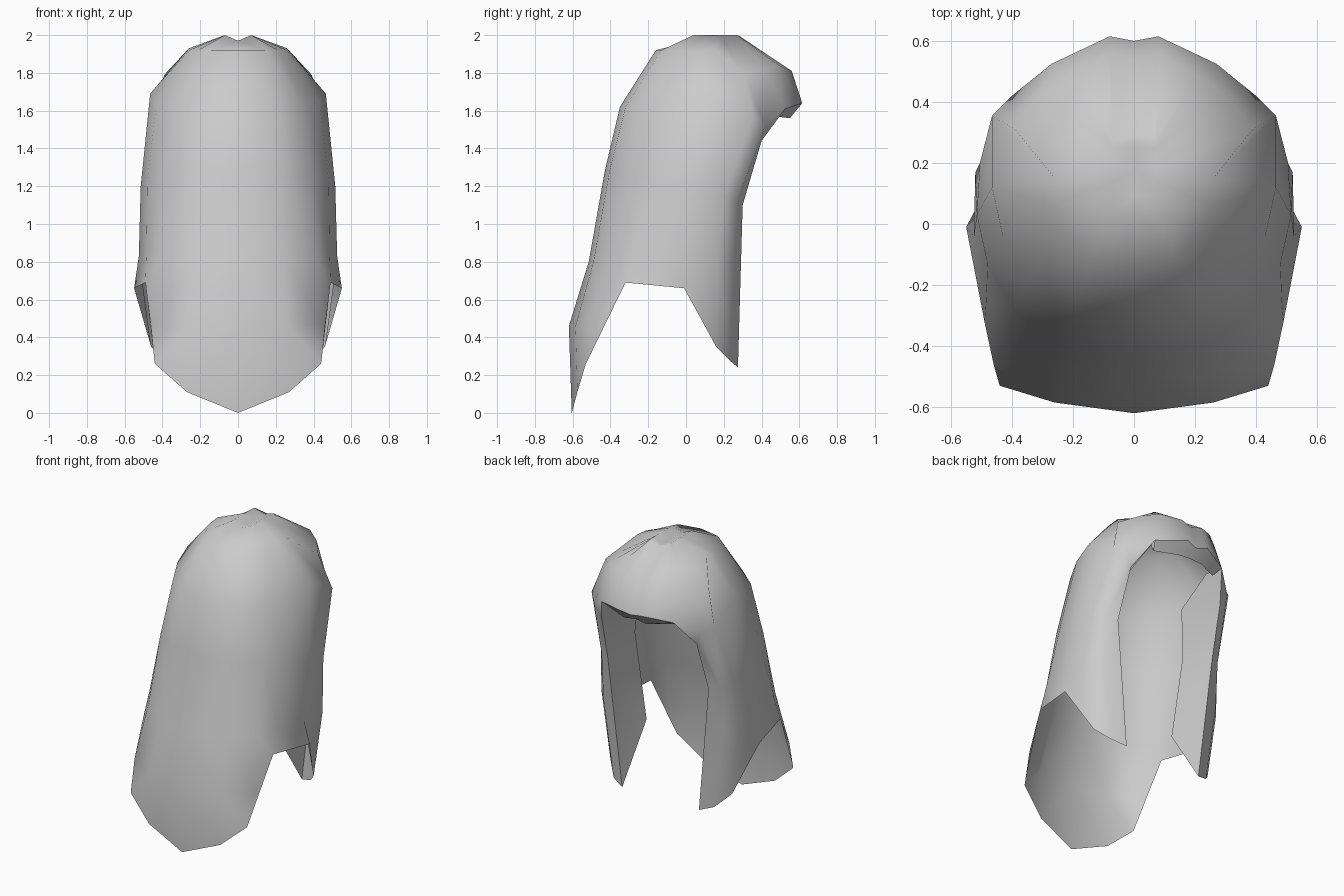
import bpy, bmesh

if "Cube" in bpy.data.objects:
    bpy.data.objects.remove(bpy.data.objects["Cube"])

# Strands run from the parting downwards; listed for the +x half, then mirrored.
BACK = [
    [(0, .04, 1.97), (0, -.16, 1.92), (0, -.35, 1.62), (0, -.43, 1.28),
     (0, -.515, .8), (0, -.62, .46), (0, -.605, 0)],
    [(.07, .04, 2), (.15, -.13, 1.92), (.21, -.32, 1.62), (.23, -.405, 1.28),
     (.24, -.49, .8), (.26, -.585, .46), (.27, -.575, .11)],
    [(.07, .09, 2), (.23, -.02, 1.91), (.35, -.2, 1.62), (.39, -.28, 1.26),
     (.41, -.38, .82), (.46, -.46, .46), (.44, -.53, .26)],
    [(.07, .14, 2), (.26, .06, 1.92), (.43, -.04, 1.65), (.48, -.13, 1.23),
     (.485, -.26, .85), (.49, -.32, .69)],
]
SIDE = [
    BACK[-1],
    [(.07, .18, 2), (.26, .15, 1.93), (.465, .12, 1.69), (.515, .03, 1.2),
     (.525, -.04, .83), (.55, -.01, .66)],
    [(.07, .22, 2), (.39, .31, 1.79), (.465, .355, 1.56), (.505, .2, 1.15),
     (.52, .17, .8), (.46, .16, .35)],
    [(.07, .25, 2), (.3, .42, 1.82), (.4, .42, 1.52), (.45, .27, 1.12),
     (.45, .25, .8), (.38, .24, .27)],
    [(.07, .27, 2), (.2, .49, 1.84), (.27, .525, 1.61), (.36, .4, 1.44),
     (.38, .3, 1.1), (.29, .275, .24)],
]
BANGS = [
    SIDE[-1][:3],
    [(.07, .29, 1.99), (.08, .56, 1.81), (.08, .615, 1.64)],
    [(0, .29, 1.97), (0, .54, 1.8), (0, .6, 1.62)],
]
# Inner layer folded back behind each lock, and the turned-under fringe rim.
LOCK_FOLD = [
    SIDE[-1][2:],
    [(.25, .4, 1.62), (.25, .16, 1.47), (.35, .05, 1.2), (.27, .04, .62)],
]
RIM = [
    [(.27, .525, 1.61), (.24, .47, 1.57), (.23, .41, 1.7)],
    [(.08, .615, 1.64), (.08, .55, 1.56), (.08, .46, 1.72)],
    [(0, .6, 1.62), (0, .54, 1.57), (0, .46, 1.72)],
]
# Sunken valley between the two sides of the parting
CREST = [c[0] for c in BACK[1:] + SIDE[1:] + BANGS[1:-1]]
PARTING = [[c, (0, c[1], 1.97)] for c in CREST]


def strips(bm, columns):
    """Skin neighbouring strands with quads, ending in a triangle if uneven."""
    for s in (1, -1):
        cols = [[bm.verts.new((s * x, y, z)) for x, y, z in c] for c in columns]
        for a, b in zip(cols, cols[1:]):
            n = min(len(a), len(b))
            for i in range(n - 1):
                bm.faces.new((a[i], a[i + 1], b[i + 1], b[i]))
            if len(a) > n:
                bm.faces.new((a[n - 1], a[n], b[n - 1]))


def build(name, *groups):
    """Join mirrored strips into one welded, smooth-shaded object."""
    bm = bmesh.new()
    for g in groups:
        strips(bm, g)
    # Bangs only meet the upper rows of the neighbouring lock
    bmesh.ops.remove_doubles(bm, verts=bm.verts, dist=.0005)
    bmesh.ops.recalc_face_normals(bm, faces=bm.faces)
    if sum(f.normal.dot(f.calc_center_median()) * f.calc_area() for f in bm.faces) < 0:
        bmesh.ops.reverse_faces(bm, faces=bm.faces)
    me = bpy.data.meshes.new(name)
    bm.to_mesh(me)
    bm.free()
    ob = bpy.data.objects.new(name, me)
    bpy.context.collection.objects.link(ob)
    bpy.ops.object.select_all(action='DESELECT')
    ob.select_set(True)
    bpy.context.view_layer.objects.active = ob
    bpy.ops.object.shade_smooth_by_angle(angle=1.1)


build("hair_shell", BACK, SIDE, BANGS, PARTING)
build("lock_inner_layer", LOCK_FOLD)
build("fringe_rim", RIM)
